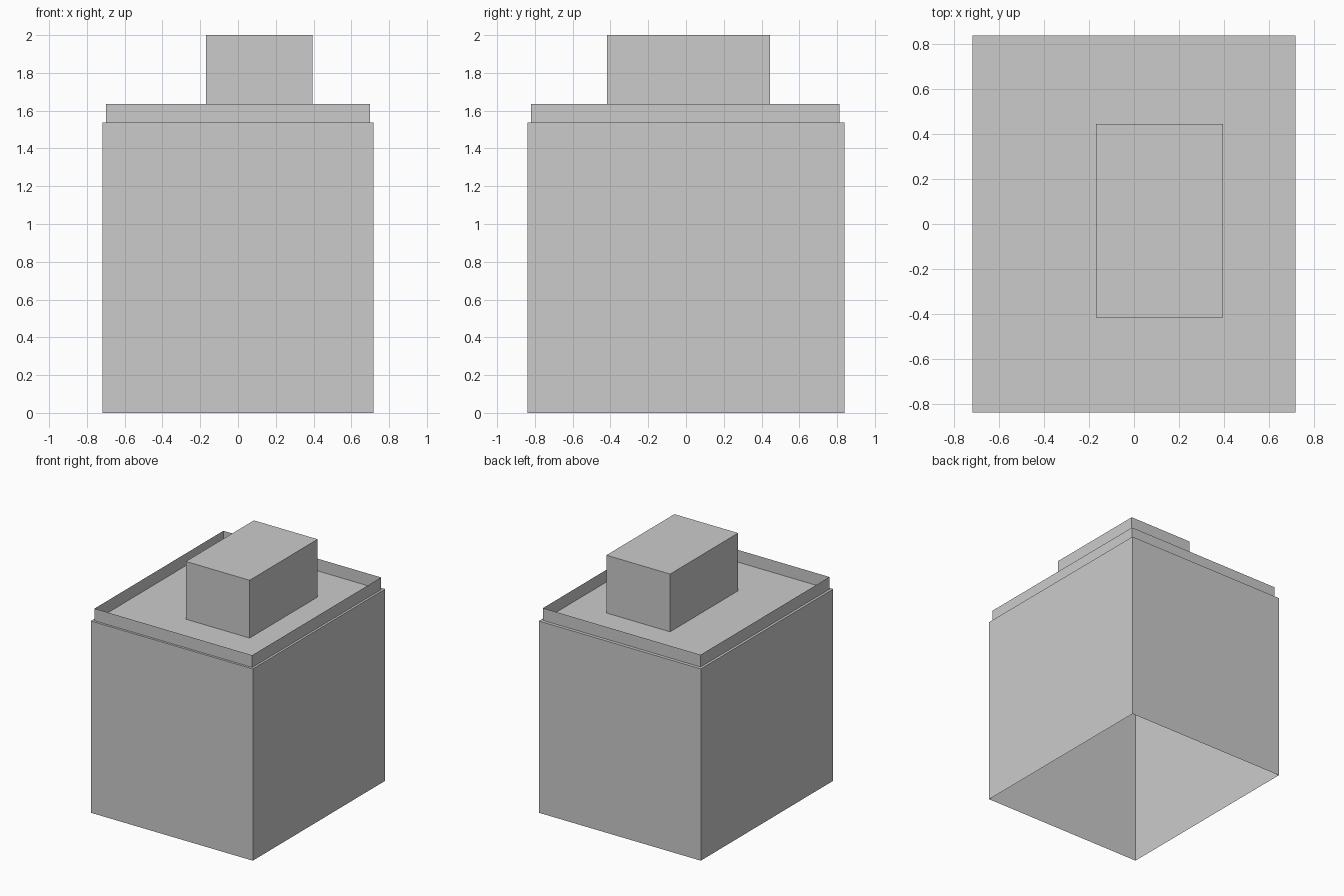
import bpy, bmesh

if "Cube" in bpy.data.objects:
    bpy.data.objects.remove(bpy.data.objects["Cube"])


def block(name, x, y, z, top=True):
    """Thin-shelled box with an open base and an optional top face."""
    bm = bmesh.new()
    corners = [(x[0], y[0]), (x[1], y[0]), (x[1], y[1]), (x[0], y[1])]
    low, high = ([bm.verts.new((*c, h)) for c in corners] for h in z)
    for i in range(4):
        j = (i + 1) % 4
        bm.faces.new((low[i], low[j], high[j], high[i]))
    if top:
        bm.faces.new(high)
    mesh = bpy.data.meshes.new(name)
    bm.to_mesh(mesh)
    bm.free()
    obj = bpy.data.objects.new(name, mesh)
    bpy.context.collection.objects.link(obj)
    return obj


ROOF = 1.537

# Main building volume, open underneath
block("building_body", (-0.718, 0.718), (-0.838, 0.838), (0, ROOF))
# Sheet-thin parapet set in slightly from the roof edge
block("roof_parapet", (-0.698, 0.70), (-0.82, 0.812), (ROOF, 1.635), top=False)
# Off-centre rooftop housing
block("rooftop_housing", (-0.17, 0.395), (-0.417, 0.444), (ROOF, 2.0))
